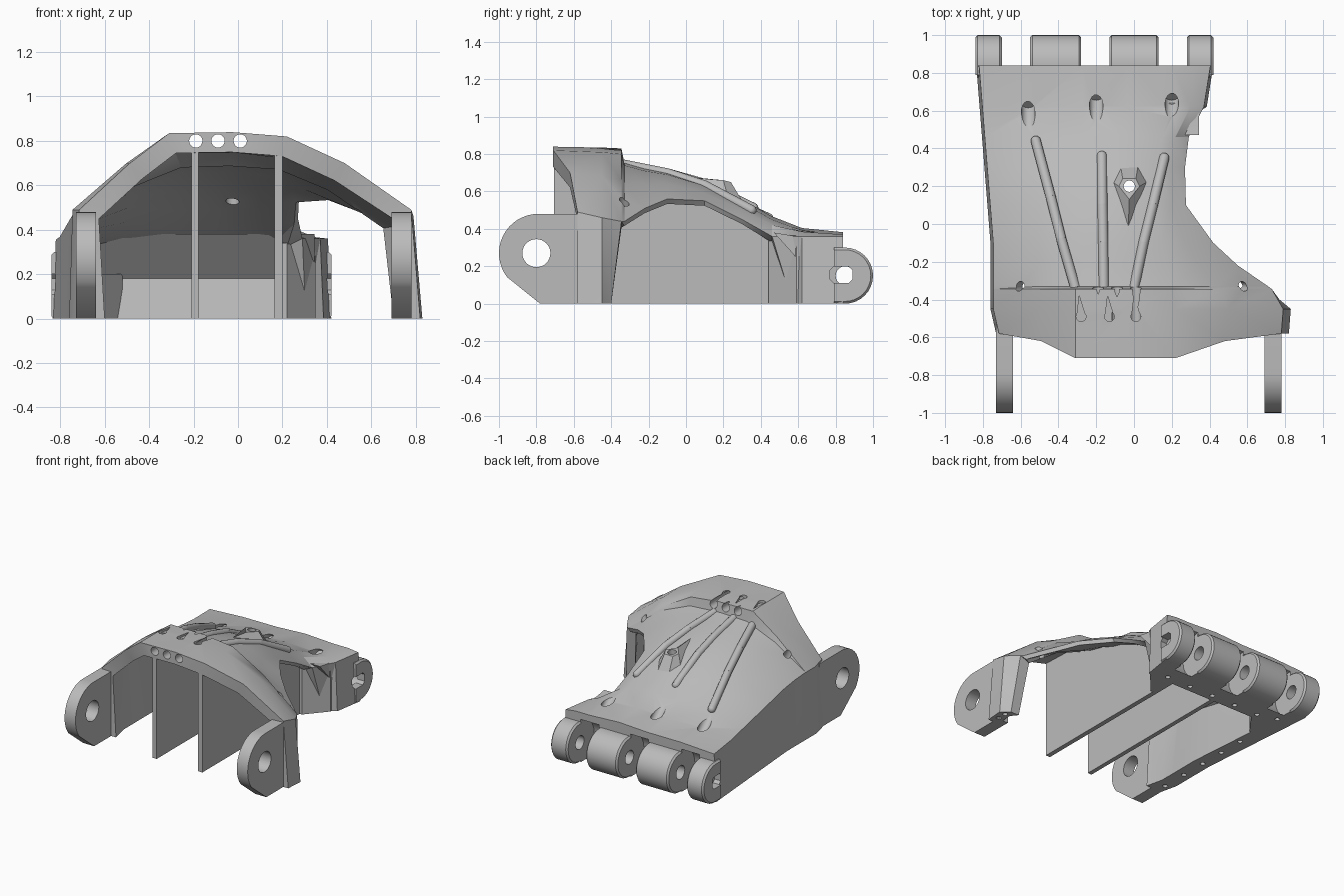
import bpy, bmesh, math
from mathutils import Vector, Matrix

if "Cube" in bpy.data.objects:
    bpy.data.objects.remove(bpy.data.objects["Cube"])

grey = bpy.data.materials.new("plain_grey")
grey.diffuse_color = (0.5, 0.5, 0.5, 1)
grey.use_nodes = True
grey.node_tree.nodes["Principled BSDF"].inputs["Base Color"].default_value = grey.diffuse_color


def finish(name, bm):
    bmesh.ops.recalc_face_normals(bm, faces=bm.faces)
    me = bpy.data.meshes.new(name)
    bm.to_mesh(me)
    bm.free()
    me.materials.append(grey)
    ob = bpy.data.objects.new(name, me)
    bpy.context.collection.objects.link(ob)
    return ob


def prism(bm, pts, axis, a, b):
    """Extrude a 2D outline: (y, z) along x, or (x, y) along z."""
    f = (lambda p, t: (t, p[0], p[1])) if axis == 'x' else (lambda p, t: (p[0], p[1], t))
    lo = [bm.verts.new(f(p, a)) for p in pts]
    hi = [bm.verts.new(f(p, b)) for p in pts]
    bm.faces.new(lo)
    bm.faces.new(hi[::-1])
    for i in range(len(pts)):
        j = (i + 1) % len(pts)
        bm.faces.new((lo[j], lo[i], hi[i], hi[j]))


def rod(bm, p, q, r, n=20):
    p, q = Vector(p), Vector(q)
    d = q - p
    m = Matrix.Translation((p + q) / 2) @ d.to_track_quat('Z', 'Y').to_matrix().to_4x4()
    bmesh.ops.create_cone(bm, cap_ends=True, segments=n, radius1=r, radius2=r, depth=d.length, matrix=m)


def arc(c, r, a0, a1, n):
    return [(c[0] + r * math.cos(math.radians(a0 + (a1 - a0) * i / n)),
             c[1] + r * math.sin(math.radians(a0 + (a1 - a0) * i / n))) for i in range(n + 1)]


def cut(ob, *cutters):
    for c in cutters:
        c.hide_render = True
        m = ob.modifiers.new("cut", 'BOOLEAN')
        m.operation, m.solver, m.object = 'DIFFERENCE', 'EXACT', c
        m.use_self = True
        bpy.context.view_layer.objects.active = ob
        bpy.ops.object.modifier_apply(modifier=m.name)


# Shell stations: y, crown height, then right crown, right slope and right edge as x, z
CROWN = [
    (-.60, .835, .22, .82, .48, .70, .78, .49),
    (-.45, .835, .22, .81, .50, .68, .79, .46),
    (-.345, .83, .20, .80, .45, .66, .73, .44),
    (-.33, .75, .20, .74, .44, .64, .71, .44),
    (-.22, .725, .17, .71, .34, .64, .55, .51),
    (-.10, .70, .15, .69, .27, .64, .42, .56),
    (.10, .64, .12, .63, .20, .59, .275, .55),
    (.30, .55, .12, .54, .20, .50, .27, .45),
    (.46, .46, .15, .45, .22, .42, .29, .36),
    (.62, .395, .20, .39, .30, .385, .37, .36),
    (.84, .37, .20, .37, .32, .37, .405, .36),
]
FRONT_Y = [-.58, -.58, -.62, -.71, -.71, -.71, -.62, -.58, -.58]


def section(y, h, cx, cz, sx, sz, ex, ez):
    """Outline from left foot over the top to right foot (absent at the thumb opening)."""
    lx = -.73 if y < -.5 else -.76 - .08 * max(0, y + .1)
    lz = max(.355, min(.49, .5 - .137 * (y + .345)))
    slope = ((lx - .25) / 2, (lz + h) / 2 + .035 * min(1, max(.2, .9 - y)))
    foot = (ex + (.04 if y < 0 else .015), 0) if abs(y - .05) > .39 else None
    left = -.31 if y < -.34 else -.27
    return [(lx, 0), (lx + .015, lz), slope, (left, h), ((cx - .27) / 2, (h + cz) / 2 + .012),
            (cx, cz), (sx, sz), (ex, ez), foot]


def inset(pts, t, edge=None):
    """Offset a section inwards, keeping its feet on the ground."""
    p = [Vector(q) for q in pts if q]
    out = []
    for i, q in enumerate(p):
        ns = []
        for a, b in ((i - 1, i), (i, i + 1)):
            if a >= 0 and b < len(p):
                d = (p[b] - p[a]).normalized()
                ns.append(Vector((d.y, -d.x)))
        n = sum(ns, Vector((0, 0))).normalized()
        r = q + n * (edge if edge and i == 7 else t) / max(.6, n.dot(ns[0]))
        out.append((r.x, 0 if q.y == 0 else r.y))
    out[0] = (p[0].x + .13, 0)      # thick left foot
    return out + [None] * (len(pts) - len(p))


bm = bmesh.new()
S = [section(*row) for row in CROWN]
outer, inner = [], []
for k, pts in enumerate(S):
    ip = inset(pts, .09 if k < 3 else .07, .08 if k < 3 else .03 if k < 8 else None)
    if k == 2:      # ceiling stays level under the hood step
        ip = inset(S[3][:8] + [pts[8]], .07, .06)
    ro, ri = [], []
    for c in range(9):
        y = FRONT_Y[c] if k == 0 else CROWN[k][0]
        if c == 8:  # slanted edges of the thumb opening
            y = {2: -.40, 8: .57}.get(k, y)
        ro.append(bm.verts.new((pts[c][0], y, pts[c][1])) if pts[c] else None)
        ri.append(bm.verts.new((ip[c][0], y, ip[c][1])) if ip[c] else None)
    outer.append(ro)
    inner.append(ri)
pair = {o: i for ro, ri in zip(outer, inner) for o, i in zip(ro, ri) if o}
for k in range(len(S) - 1):
    for c in range(8):
        q = [outer[k][c], outer[k][c + 1], outer[k + 1][c + 1], outer[k + 1][c]]
        if all(q):
            bm.faces.new(q)
rim = [e for e in bm.edges if len(e.link_faces) == 1]
for f in list(bm.faces):
    bm.faces.new([pair[v] for v in reversed(f.verts)])
for e in rim:
    a, b = e.verts
    bm.faces.new((a, b, pair[b], pair[a]))
bmesh.ops.triangulate(bm, faces=bm.faces)
shell = finish("palm_shell", bm)

# Knuckle block whose top runs forward into the ceiling, plus the corner gussets
bm = bmesh.new()
prism(bm, [(.61, 0), (.835, 0), (.835, .355), (.56, .365), (.47, .38), (.65, .18)], 'x', -.78, .345)
block = finish("knuckle_block", bm)
bm = bmesh.new()
prism(bm, [(.18, .44), (.22, .44), (.35, .59), (.35, .64), (.18, .64)], 'z', 0, .34)
prism(bm, [(-.72, .45), (-.66, .45), (-.52, .64), (-.72, .64)], 'z', 0, .2)
finish("corner_gussets", bm)

# Round knuckle lugs
bm = bmesh.new()
LUG = [(.79, 0)] + arc((.85, .15), .15, -90, 90, 16) + [(.79, .3)]
for a, b in ((-.84, -.70), (-.55, -.28), (-.13, .13), (.28, .42)):
    prism(bm, LUG, 'x', a, b)
bmesh.ops.recalc_face_normals(bm, faces=bm.faces)
rims = [e for e in bm.edges if e.calc_face_angle(0) > 1.2 and max(v.co.y for v in e.verts) > .84]
bmesh.ops.bevel(bm, geom=rims, offset=.012, segments=1, affect='EDGES')
lugs = finish("knuckle_lugs", bm)

# Wrist ears
EAR = [(-.53, 0), (-.53, .48)] + arc((-.79, .27), .21, 90, 218, 16) + [(-.78, 0)]
ears = []
for name, a, b in (("left_wrist_ear", -.73, -.64), ("right_wrist_ear", .69, .78)):
    bm = bmesh.new()
    prism(bm, EAR, 'x', a, b)
    ears.append(finish(name, bm))

# Inner divider plates
DIV = [(-.705, 0), (-.705, .765), (-.34, .72), (-.1, .66), (.1, .585), (.3, .49), (.62, .34), (.62, 0)]
for name, a, b in (("left_divider", -.21, -.177), ("right_divider", .165, .2)):
    bm = bmesh.new()
    prism(bm, DIV, 'x', a, b)
    finish(name, bm)

# Cable ridges on the back of the palm
bm = bmesh.new()
for path in ([(-.31, -.34, .73), (-.385, -.08, .672), (-.44, .14, .59), (-.52, .44, .457)],
             [(-.16, -.34, .745), (-.163, -.1, .697), (-.167, .1, .64), (-.17, .36, .512)],
             [(0, -.34, .745), (.05, -.1, .697), (.10, .1, .632), (.16, .35, .50)]):
    for p, q in zip(path, path[1:]):
        rod(bm, p, q, .027, 14)
    for p in path[1:]:
        bmesh.ops.create_uvsphere(bm, u_segments=14, v_segments=8, radius=.027, matrix=Matrix.Translation(p))
finish("cable_ridges", bm)

# Kite-shaped boss around the centre hole
bm = bmesh.new()
base = [bm.verts.new(p) for p in ((-.03, -.01, .68), (.065, .22, .585), (.02, .30, .55), (-.07, .30, .55), (-.11, .22, .585))]
top = [bm.verts.new(p) for p in ((-.025, .13, .665), (.03, .20, .66), (.01, .24, .65), (-.06, .24, .65), (-.08, .20, .66))]
for i in range(5):
    bm.faces.new((base[i], base[i - 1], top[i - 1], top[i]))
bm.faces.new(top)
bm.faces.new(base[::-1])
boss = finish("centre_boss", bm)

# Cutters
bm = bmesh.new()
for x in (-.19, -.09, .01):                         # cable tunnels through the hood
    rod(bm, (x, -.8, .80), (x, -.2, .80), .03)
cables = finish("cable_cutter", bm)
bm = bmesh.new()
for x in (-.28, -.13, .01):                         # teardrop slots on the hood
    rod(bm, (x, -.49, .815), (x, -.49, .95), .026)
    prism(bm, [(x - .022, -.485), (x + .022, -.485), (x - .01, -.38)], 'z', .818, .95)
for x in (-.60, .60):                               # side screw holes
    rod(bm, (x * .8, -.33, .36), (x * 1.12, -.33, .72), .026)
for x, y in ((-.56, .58), (-.2, .62), (.2, .62)):   # cable exits on the deck
    rod(bm, (x, y + .06, .345), (x, y - .07, .47), .036)
rod(bm, (-.025, .2, .3), (-.025, .2, .8), .03)
tops = finish("top_hole_cutter", bm)
bm = bmesh.new()
for i in range(7):                                  # screw holes under the feet
    rod(bm, (-.70, -.5 + .2 * i, -.05), (-.70, -.5 + .2 * i, .04), .018, 12)
for i in range(5):
    rod(bm, (-.55 + .2 * i, .66, -.05), (-.55 + .2 * i, .66, .04), .018, 12)
for y in (-.52, -.45):
    rod(bm, (.78, y, -.05), (.78, y, .04), .018, 12)
feet = finish("foot_hole_cutter", bm)
bm = bmesh.new()
for a, b in ((-.70, -.55), (-.28, -.13), (.13, .28)):   # finger clearance between lugs
    prism(bm, arc((.85, .15), .17, 0, 345, 23), 'x', a, b)
gaps = finish("gap_cutter", bm)
bm = bmesh.new()
rod(bm, (-.78, .85, .15), (.36, .85, .15), .05)     # knuckle pin with squared ends
SLOT = [(.77, .13), (.79, .11), (.87, .11), (.89, .13), (.89, .18), (.87, .2), (.79, .2), (.77, .18)]
prism(bm, SLOT, 'x', -.95, -.775)
prism(bm, SLOT, 'x', .355, .5)
pin = finish("pin_cutter", bm)
bm = bmesh.new()
rod(bm, (-1, -.8, .27), (1, -.8, .27), .075, 32)
pivot = finish("pivot_cutter", bm)

cut(shell, cables, tops, feet, gaps, pin)
cut(block, tops, feet, gaps, pin)
cut(lugs, pin)
cut(boss, tops)
for e in ears:
    cut(e, pivot)
for c in (cables, tops, feet, gaps, pin, pivot):
    bpy.data.objects.remove(c)

# Smooth round parts, keep hard edges
for ob in list(bpy.data.objects):
    bpy.ops.object.select_all(action='DESELECT')
    ob.select_set(True)
    bpy.context.view_layer.objects.active = ob
    bpy.ops.object.shade_smooth_by_angle(angle=math.radians(28))
